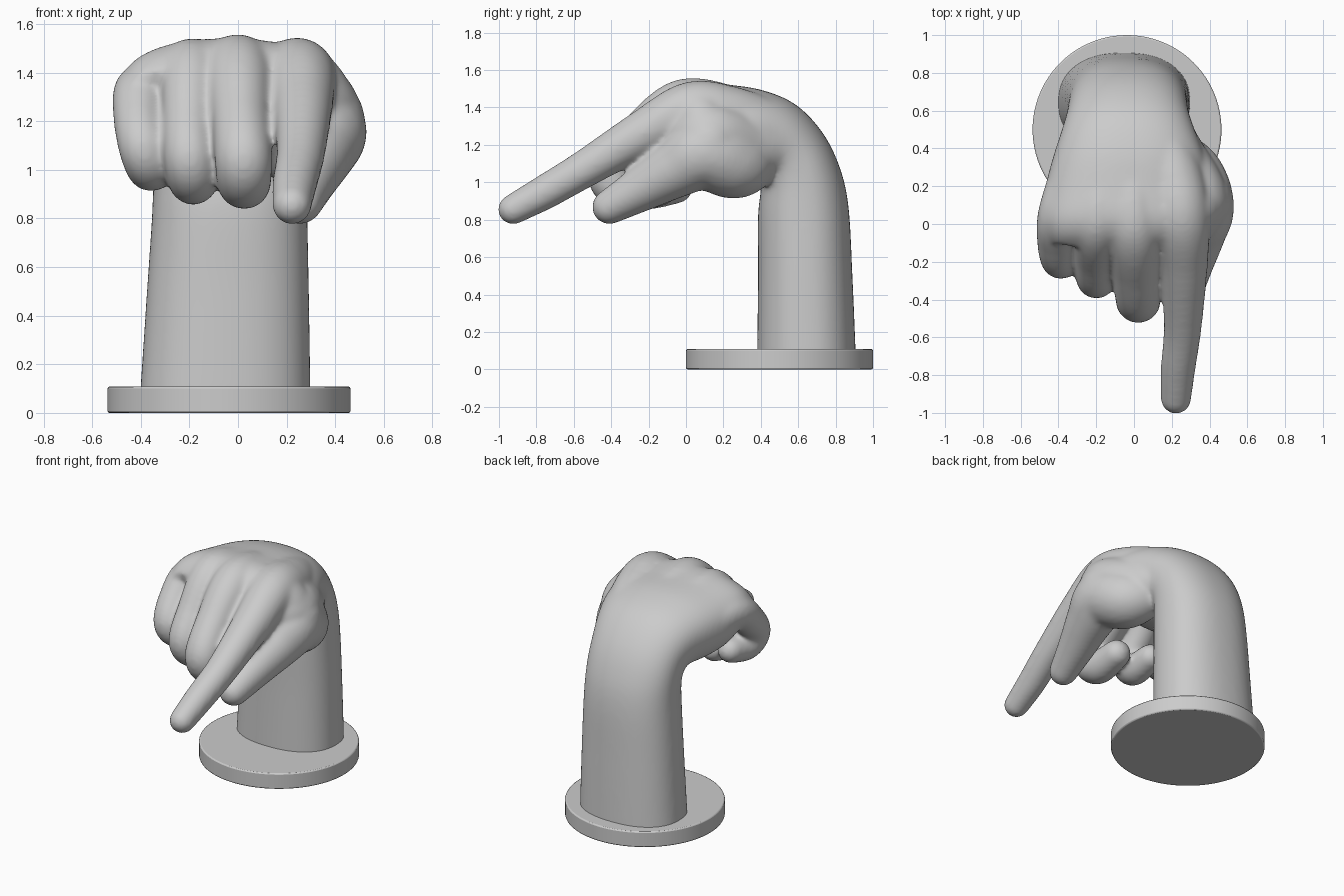
import bpy, bmesh, math
from mathutils import Matrix


def catmull(a, b, c, d, t):
    return 0.5 * (2*b + (c-a)*t + (2*a - 5*b + 4*c - d)*t*t + (3*b - a - 3*c + d)*t**3)


def spline(rows, steps):
    """Smooth interpolation through rows of numbers."""
    n, out = len(rows), []
    for i in range(n - 1):
        q = [rows[max(i-1, 0)], rows[i], rows[i+1], rows[min(i+2, n-1)]]
        out += [[catmull(*v, s / steps) for v in zip(*q)] for s in range(steps)]
    return out + [list(rows[-1])]


def digit(bm, rows):
    """Tapered round finger: dense spheres (x, y, z, radius) fused by the remesh."""
    for x, y, z, r in spline(rows, 12):
        bmesh.ops.create_icosphere(bm, subdivisions=3, radius=r + 0.004,
                                   matrix=Matrix.Translation((x, y, z)))


def loft(bm, rows, sides=48, power=2.3):
    """Closed loft; row = inner y, z, outer y, z, x min, x max."""
    rings = []
    for iy, iz, oy, oz, x0, x1 in spline(rows, 5):
        ring = []
        for k in range(sides):
            a = 2 * math.pi * k / sides
            c, s = math.cos(a), math.sin(a)
            u = math.copysign(abs(c) ** (2 / power), c)
            v = math.copysign(abs(s) ** (2 / power), s) * 0.5 + 0.5
            ring.append(bm.verts.new(((x0+x1)/2 + u*(x1-x0)/2,
                                      iy + (oy-iy)*v, iz + (oz-iz)*v)))
        rings.append(ring)
    for a, b in zip(rings, rings[1:]):
        for k in range(sides):
            j = (k + 1) % sides
            bm.faces.new((a[k], a[j], b[j], b[k]))
    bm.faces.new(rings[0][::-1])
    bm.faces.new(rings[-1])


def make(name, bm):
    bmesh.ops.recalc_face_normals(bm, faces=bm.faces)
    me = bpy.data.meshes.new(name)
    bm.to_mesh(me)
    bm.free()
    ob = bpy.data.objects.new(name, me)
    bpy.context.collection.objects.link(ob)
    return ob


hand = bmesh.new()

# Forearm bending over the wrist into the palm
loft(hand, [
    (0.38, 0.05, 0.909, 0.05, -0.405, 0.299),
    (0.385, 0.50, 0.89, 0.50, -0.375, 0.292),
    (0.385, 0.82, 0.868, 0.88, -0.352, 0.285),
    (0.40, 0.96, 0.815, 1.10, -0.35, 0.285),
    (0.39, 1.01, 0.72, 1.28, -0.36, 0.295),
    (0.35, 1.01, 0.58, 1.42, -0.39, 0.33),
    (0.26, 1.01, 0.40, 1.495, -0.435, 0.38),
    (0.14, 1.04, 0.20, 1.525, -0.475, 0.40),
    (0.04, 1.12, 0.04, 1.54, -0.485, 0.395),
    (-0.03, 1.20, -0.06, 1.505, -0.46, 0.365),
    (-0.06, 1.25, -0.13, 1.43, -0.44, 0.33),
])

# Index finger, pointing
digit(hand, [(0.15, 0.42, 1.31, 0.14), (0.215, 0.22, 1.36, 0.155), (0.25, 0.02, 1.385, 0.148),
             (0.265, -0.23, 1.26, 0.122), (0.258, -0.545, 1.07, 0.098),
             (0.235, -0.75, 0.95, 0.09), (0.222, -0.925, 0.855, 0.078)])
# Middle, ring and little fingers, curled
digit(hand, [(-0.01, 0.25, 1.38, 0.13), (0.0, -0.02, 1.41, 0.138), (0.01, -0.27, 1.22, 0.118),
             (0.022, -0.405, 1.05, 0.116), (0.025, -0.33, 0.95, 0.108),
             (0.03, -0.14, 0.965, 0.09)])
digit(hand, [(-0.17, 0.25, 1.37, 0.12), (-0.195, 0.0, 1.41, 0.12), (-0.205, -0.2, 1.2, 0.102),
             (-0.2, -0.29, 1.05, 0.102), (-0.185, -0.22, 0.96, 0.1),
             (-0.18, -0.05, 0.975, 0.085)])
digit(hand, [(-0.31, 0.3, 1.28, 0.12), (-0.395, 0.05, 1.32, 0.112), (-0.408, -0.1, 1.21, 0.102),
             (-0.39, -0.19, 1.09, 0.098), (-0.36, -0.14, 1.01, 0.095),
             (-0.34, 0.0, 1.02, 0.08)])
# Thumb with its fleshy base
digit(hand, [(0.18, 0.38, 1.11, 0.12), (0.28, 0.26, 1.1, 0.185),
             (0.34, 0.1, 1.155, 0.188), (0.33, -0.04, 1.08, 0.155),
             (0.29, -0.23, 0.97, 0.12), (0.255, -0.41, 0.868, 0.09)])
# Flesh between thumb, index and wrist
digit(hand, [(0.34, 0.12, 1.2, 0.18), (0.3, 0.08, 1.32, 0.152), (0.25, 0.05, 1.38, 0.145)])
digit(hand, [(0.14, 0.5, 1.18, 0.15), (0.22, 0.33, 1.2, 0.17), (0.32, 0.13, 1.25, 0.175),
             (0.3, -0.01, 1.25, 0.12)])

arm = make("hand_and_forearm", hand)
rm = arm.modifiers.new("fuse", 'REMESH')
rm.mode = 'VOXEL'
rm.voxel_size = 0.013
rm.use_smooth_shade = True
sm = arm.modifiers.new("soften", 'SMOOTH')
sm.factor = 0.5
sm.iterations = 22

# Round base plate
plate = bmesh.new()
bmesh.ops.create_cone(plate, cap_ends=True, segments=96, radius1=0.5, radius2=0.5,
                      depth=0.108, matrix=Matrix.Translation((-0.037, 0.5, 0.054)))
base = make("base_plate", plate)
bv = base.modifiers.new("edge", 'BEVEL')
bv.width = 0.008
bv.segments = 2
bv.limit_method = 'ANGLE'
bpy.context.view_layer.objects.active = base
base.select_set(True)
bpy.ops.object.shade_smooth_by_angle()
